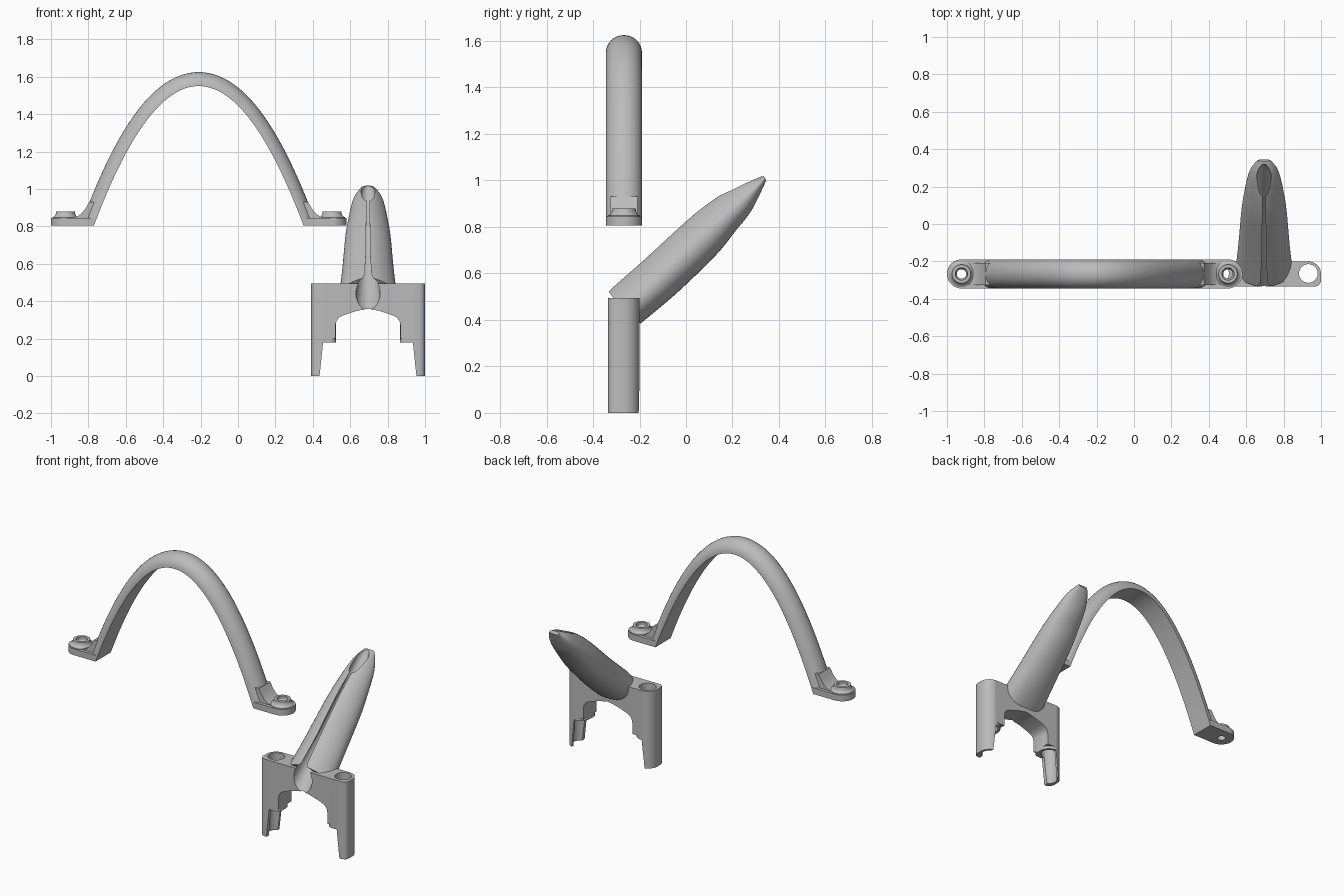
import bpy, bmesh, math
from mathutils import Vector

cube = bpy.data.objects.get("Cube")
if cube:
    bpy.data.objects.remove(cube, do_unlink=True)

grey = bpy.data.materials.new("mid grey")
grey.use_nodes = True
colour = (0.5, 0.5, 0.5, 1)
grey.diffuse_color = colour
grey.node_tree.nodes["Principled BSDF"].inputs["Base Color"].default_value = colour


def loft(name, rings):
    """Closed solid skinned through rings of equal length."""
    bm = bmesh.new()
    loops = [[bm.verts.new(p) for p in ring] for ring in rings]
    n = len(loops[0])
    for a, b in zip(loops, loops[1:]):
        for i in range(n):
            j = (i + 1) % n
            bm.faces.new((a[i], a[j], b[j], b[i]))
    bm.faces.new(loops[0])
    bm.faces.new(loops[-1])
    bmesh.ops.recalc_face_normals(bm, faces=bm.faces)
    mesh = bpy.data.meshes.new(name)
    bm.to_mesh(mesh)
    bm.free()
    mesh.materials.append(grey)
    obj = bpy.data.objects.new(name, mesh)
    bpy.context.collection.objects.link(obj)
    return obj


def slab_z(name, pts, z0, z1):
    return loft(name, [[(x, y, z) for x, y in pts] for z in (z0, z1)])


def slab_y(name, pts, y0, y1):
    return loft(name, [[(x, y, z) for x, z in pts] for y in (y0, y1)])


def lathe(name, x, y, profile, n=32):
    angles = [2 * math.pi * i / n for i in range(n)]
    return loft(name, [[(x + r * math.cos(a), y + r * math.sin(a), z) for a in angles]
                       for r, z in profile])


def combine(target, tool, operation):
    mod = target.modifiers.new(operation, 'BOOLEAN')
    mod.operation = operation
    mod.solver = 'EXACT'
    mod.object = tool
    bpy.context.view_layer.objects.active = target
    bpy.ops.object.modifier_apply(modifier=mod.name)
    bpy.data.objects.remove(tool, do_unlink=True)


def smooth(obj):
    bpy.ops.object.select_all(action='DESELECT')
    obj.select_set(True)
    bpy.context.view_layer.objects.active = obj
    bpy.ops.object.shade_smooth_by_angle(angle=math.radians(32))


def spline(rows, steps):
    """Catmull-Rom refinement of rows of numbers."""
    rows = [Vector(r) for r in rows]
    out = []
    for i in range(len(rows) - 1):
        a, b = rows[max(i - 1, 0)], rows[i]
        c, d = rows[i + 1], rows[min(i + 2, len(rows) - 1)]
        for s in range(steps):
            t = s / steps
            out.append(0.5 * (2 * b + (c - a) * t + (2 * a - 5 * b + 4 * c - d) * t ** 2
                              + (3 * b - a - 3 * c + d) * t ** 3))
    return out + [rows[-1]]


# Arched handle: D-shaped section, flat side inwards
AX, AY, HALF = -0.21, -0.267, 0.0775
SPAN, CROWN, BASE = 0.56, 1.55, 0.805
K = (CROWN - BASE) / SPAN ** 2
rings = []
for i in range(57):
    dx = SPAN * (i / 28 - 1)
    normal = Vector((2 * K * dx, 0, 1)).normalized()
    inner = Vector((AX + dx, AY, CROWN - K * dx * dx))
    depth = 0.075 - 0.008 * abs(dx) / SPAN
    rings.append([inner + normal * depth * math.sin(math.pi * j / 16)
                  + Vector((0, HALF * math.cos(math.pi * j / 16), 0)) for j in range(17)])
arch = loft("arched_handle", rings)

# Mounting feet with a blend, a raised boss and a screw hole
for s in (-1, 1):
    cx = AX + s * 0.7125
    turns = [math.pi * (i / 20 - 0.5) for i in range(21)]
    outline = [(AX + s * SPAN, AY - HALF)]
    outline += [(cx + s * HALF * math.cos(a), AY + HALF * math.sin(a)) for a in turns]
    outline += [(AX + s * SPAN, AY + HALF)]
    combine(arch, slab_z("foot_plate", outline, BASE, 0.845), 'UNION')
    blend = [(0.57, 0.83), (0.69, 0.83), (0.68, 0.846), (0.65, 0.852), (0.625, 0.87),
             (0.605, 0.895), (0.585, 0.93), (0.55, 0.93)]
    combine(arch, slab_y("foot_blend", [(AX + s * x, z) for x, z in blend],
                         AY - 0.058, AY + 0.058), 'UNION')
    combine(arch, lathe("boss", cx, AY, [(0.07, 0.83), (0.07, 0.848), (0.058, 0.855),
                                         (0.052, 0.866), (0.05, 0.88)]), 'UNION')
    combine(arch, lathe("hole", cx, AY, [(0.025, 0.78), (0.025, 0.85),
                                         (0.033, 0.862), (0.033, 0.9)]), 'DIFFERENCE')
smooth(arch)

# Bracket web with an arched underside
BX, FRONT, BACK, TOP = 0.695, -0.335, -0.2, 0.495
half = [(0.0, 0.36), (0.06, 0.348), (0.13, 0.325), (0.155, 0.312), (0.168, 0.295),
        (0.174, 0.27), (0.174, 0.2), (0.235, 0.2), (0.235, TOP)]
web = [(BX + x, z) for x, z in half] + [(BX - x, z) for x, z in reversed(half[1:])]
bracket = slab_y("hook_bracket", web, FRONT, BACK)

# Posts: round at the back, flat at the front
R, PY = 0.0675, FRONT + 0.0675
for s in (-1, 1):
    px = BX + s * 0.2375
    outline = [(px + R * math.cos(math.pi * i / 20), PY + R * math.sin(math.pi * i / 20))
               for i in range(21)]
    corner = [(R, 0.038), (0.061, 0.054), (0.053, 0.062), (0.038, R)]
    outline += [(px - x, PY - y) for x, y in corner]
    outline += [(px + x, PY - y) for x, y in reversed(corner)]
    combine(bracket, slab_z("post", outline, 0, TOP), 'UNION')

# Hook tongue: top (y, z), widest edge (y, z), underside (y, z), half width
stations = spline([
    (-0.335, 0.525, -0.265, 0.43, -0.195, 0.385, 0.155),
    (-0.18, 0.66, -0.11, 0.575, -0.04, 0.515, 0.137),
    (0.0, 0.825, 0.07, 0.745, 0.13, 0.68, 0.121),
    (0.1, 0.905, 0.165, 0.835, 0.215, 0.785, 0.106),
    (0.2, 0.97, 0.25, 0.915, 0.275, 0.86, 0.088),
    (0.27, 1.005, 0.30, 0.965, 0.315, 0.935, 0.068),
    (0.335, 1.018, 0.34, 1.01, 0.345, 1.0, 0.035)], 5)
rings = []
for ty, tz, ey, ez, by, bz, w in stations:
    ring = []
    for i in range(40):
        a = 2 * math.pi * i / 40
        c, h = math.cos(a), math.sin(a)
        p = 1.2 if h > 0 else 0.95
        x = math.copysign(abs(c) ** p, c) * w
        v = abs(h) ** p
        oy, oz = (ty, tz) if h > 0 else (by, bz)
        ring.append((BX + x, ey + (oy - ey) * v, ez + (oz - ez) * v))
    rings.append(ring)
combine(bracket, loft("tongue", rings), 'UNION')

# Cord tunnel through the tongue, with a tapering slit above it
SLOPE = 0.912
along = Vector((0, 1, SLOPE)).normalized()
across = Vector((0, -along.z, along.y))


def axis_point(y):
    return Vector((BX, y, 0.445 + SLOPE * (y - FRONT)))


side = Vector((1, 0, 0))
tunnel = [[axis_point(y) + r * (side * math.cos(math.pi * i / 14)
                                + across * math.sin(math.pi * i / 14)) for i in range(28)]
          for y, r in ((-0.45, 0.072), (-0.3, 0.062), (-0.1, 0.042), (0.27, 0.037), (0.31, 0.02))]
combine(bracket, loft("tunnel", tunnel), 'DIFFERENCE')
slit = [[axis_point(y) + side * w * k + Vector((0, 0, z))
         for k, z in ((-1, 0), (1, 0), (1, 0.3), (-1, 0.3))]
        for y, w in ((-0.4, 0.024), (-0.2, 0.012), (0.25, 0.006))]
combine(bracket, loft("slit", slit), 'DIFFERENCE')

# Post bores, and lower legs cut back to thin outer shells
for s in (-1, 1):
    px = BX + s * 0.2375
    combine(bracket, lathe("bore", px, PY + 0.003, [(0.05, -0.1), (0.05, 0.6)]), 'DIFFERENCE')
    gap = [(0.262, -0.02), (0.259, 0.0), (0.24, 0.18), (0.1, 0.18), (0.1, -0.02)]
    combine(bracket, slab_y("leg_gap", [(BX + s * x, z) for x, z in gap], -0.5, 0), 'DIFFERENCE')
smooth(bracket)
